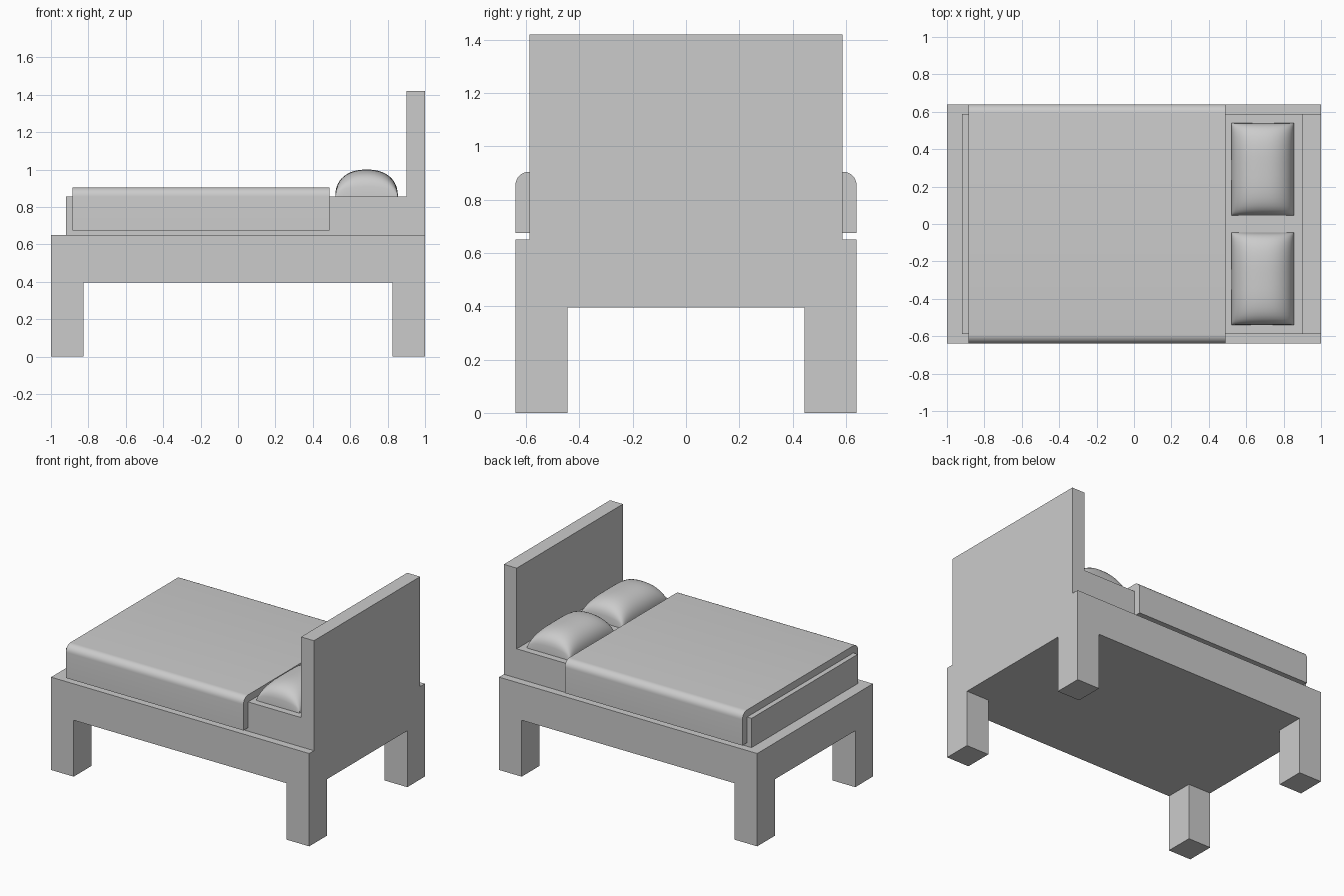
import bpy, bmesh, math
from mathutils import Vector

cube = bpy.data.objects.get("Cube")
if cube:
    bpy.data.objects.remove(cube, do_unlink=True)

grey = bpy.data.materials.new("plain_grey")
grey.use_nodes = True
colour = (0.6, 0.6, 0.6, 1)
grey.diffuse_color = colour
grey.node_tree.nodes["Principled BSDF"].inputs["Base Color"].default_value = colour


def finish(bm, name, smooth=False):
    bmesh.ops.recalc_face_normals(bm, faces=bm.faces)
    mesh = bpy.data.meshes.new(name)
    bm.to_mesh(mesh)
    bm.free()
    mesh.materials.append(grey)
    obj = bpy.data.objects.new(name, mesh)
    bpy.context.collection.objects.link(obj)
    if smooth:
        bpy.ops.object.select_all(action='DESELECT')
        obj.select_set(True)
        bpy.context.view_layer.objects.active = obj
        bpy.ops.object.shade_smooth_by_angle(angle=math.radians(40))
    return obj


def box(lo, hi):
    bm = bmesh.new()
    bmesh.ops.create_cube(bm, size=1)
    lo, hi = Vector(lo), Vector(hi)
    for v in bm.verts:
        v.co = (lo + hi) / 2 + v.co * (hi - lo)
    return bm


def slice_at(bm, axis, value):
    normal = Vector((0, 0, 0))
    normal[axis] = 1
    bmesh.ops.bisect_plane(bm, geom=bm.verts[:] + bm.edges[:] + bm.faces[:],
                           plane_co=normal * value, plane_no=normal)


def pull(bm, test, dz):
    """Extrude each horizontal face whose centre passes the test."""
    for face in [f for f in bm.faces if abs(f.normal.z) > 0.9 and test(f.calc_center_median())]:
        new = bmesh.ops.extrude_discrete_faces(bm, faces=[face])["faces"][0]
        bmesh.ops.translate(bm, verts=new.verts[:], vec=(0, 0, dz))


HALF_W, BED_W = 0.64, 0.5875
LEG_X, LEG_Y, BASE, DECK = 0.825, 0.445, 0.395, 0.65
HEAD_X, TOP, MATTRESS_TOP = 0.9, 1.42, 0.855

# Frame: one slab with legs pulled down and the headboard pulled up
bm = box((-1, -HALF_W, BASE), (1, HALF_W, DECK))
for s in (-1, 1):
    slice_at(bm, 0, s * LEG_X)
    slice_at(bm, 1, s * LEG_Y)
    slice_at(bm, 1, s * BED_W)
slice_at(bm, 0, HEAD_X)
bm.normal_update()
pull(bm, lambda c: c.z < BASE + 0.01 and abs(c.x) > LEG_X and abs(c.y) > LEG_Y, -BASE)
bm.normal_update()
pull(bm, lambda c: c.z > DECK - 0.01 and c.x > HEAD_X and abs(c.y) < BED_W, TOP - DECK)
bmesh.ops.remove_doubles(bm, verts=bm.verts, dist=0.0001)
# Drop the walls shared by neighbouring pulled columns
seen = {}
for f in bm.faces:
    seen.setdefault(tuple(round(c, 3) for c in f.calc_center_median()), []).append(f)
inner = [f for group in seen.values() if len(group) > 1 for f in group]
bmesh.ops.delete(bm, geom=inner, context='FACES')
bmesh.ops.recalc_face_normals(bm, faces=bm.faces)
bmesh.ops.dissolve_limit(bm, angle_limit=0.01, verts=bm.verts, edges=bm.edges)
finish(bm, "bed_frame")

# Mattress
finish(box((-0.92, -BED_W, DECK), (HEAD_X, BED_W, MATTRESS_TOP)), "mattress")

# Blanket: an upside-down channel with rounded shoulders
RADIUS, HEM, BLANKET_TOP = 0.05, 0.675, 0.905
right = [(BED_W, MATTRESS_TOP), (BED_W, HEM), (HALF_W, HEM)]
for i in range(9):
    a = math.pi / 2 * i / 8
    right.append((HALF_W - RADIUS + RADIUS * math.cos(a),
                  BLANKET_TOP - RADIUS + RADIUS * math.sin(a)))
profile = right + [(-y, z) for y, z in reversed(right)]
bm = bmesh.new()
end = bm.faces.new([bm.verts.new((-0.885, y, z)) for y, z in profile])
side = bmesh.ops.extrude_face_region(bm, geom=[end], use_keep_orig=True)["geom"]
bmesh.ops.translate(bm, verts=[g for g in side if isinstance(g, bmesh.types.BMVert)],
                    vec=(1.375, 0, 0))
finish(bm, "blanket", smooth=True)


# Pillows: domed cushions with a flat rectangular base
def bulge(t, power):
    return max(0, 1 - abs(t) ** power) ** (1 / power)


def pillow(name, centre_y):
    bm = bmesh.new()
    bmesh.ops.create_grid(bm, x_segments=24, y_segments=24, size=1)
    rim = [e for e in bm.edges if e.is_boundary]
    for v in bm.verts:
        u, w = (math.sin(c * math.pi / 2) for c in v.co.xy)
        v.co = (0.6875 + 0.1675 * u, centre_y + 0.2475 * w,
                MATTRESS_TOP + 0.145 * bulge(u, 2.3) * bulge(w, 3.5))
    bmesh.ops.contextual_create(bm, geom=rim)
    finish(bm, name, smooth=True)


pillow("left_pillow", 0.2925)
pillow("right_pillow", -0.2925)
